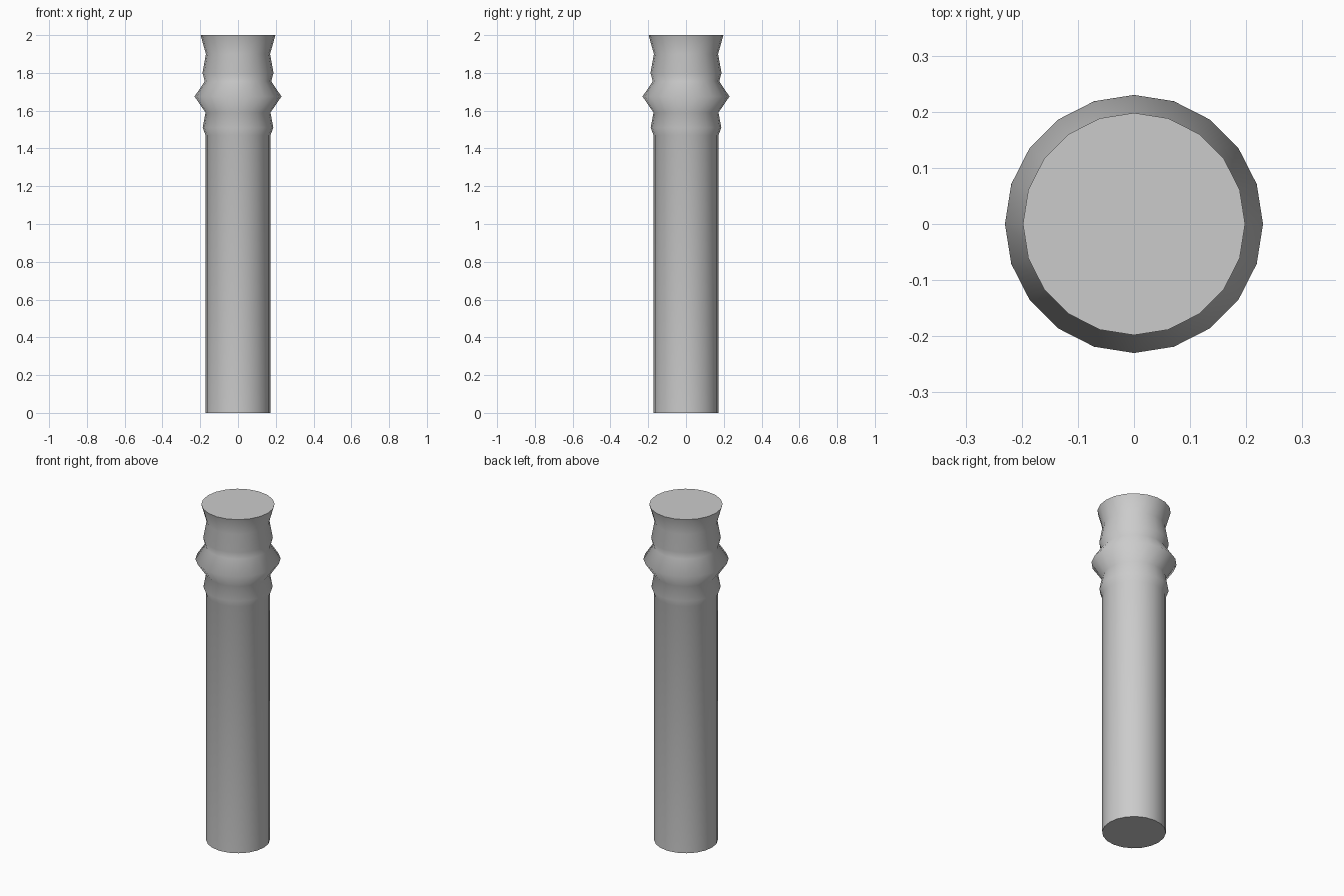
import bpy, bmesh, math

if "Cube" in bpy.data.objects:
    bpy.data.objects.remove(bpy.data.objects["Cube"])

SIDES = 20
# (radius, height) from base to top
PROFILE = [
    (0.172, 0.00), (0.172, 1.47),   # plain shaft
    (0.187, 1.51), (0.172, 1.59),   # small ring and neck
    (0.230, 1.675), (0.176, 1.755), # large bulge
    (0.188, 1.80), (0.170, 1.90),   # upper ring and waist
    (0.198, 2.00),                  # flared top
]

bm = bmesh.new()
rings = []
for r, z in PROFILE:
    rings.append([bm.verts.new((r * math.cos(2 * math.pi * i / SIDES),
                                r * math.sin(2 * math.pi * i / SIDES), z))
                  for i in range(SIDES)])

# Turned wall
for low, high in zip(rings, rings[1:]):
    for i in range(SIDES):
        j = (i + 1) % SIDES
        bm.faces.new((low[i], low[j], high[j], high[i])).smooth = True

# Flat end caps with crisp rims
for cap in (list(reversed(rings[0])), rings[-1]):
    face = bm.faces.new(cap)
    for edge in face.edges:
        edge.smooth = False

mesh = bpy.data.meshes.new("turned_post")
bm.to_mesh(mesh)
bm.free()
post = bpy.data.objects.new("turned_post", mesh)
bpy.context.collection.objects.link(post)
